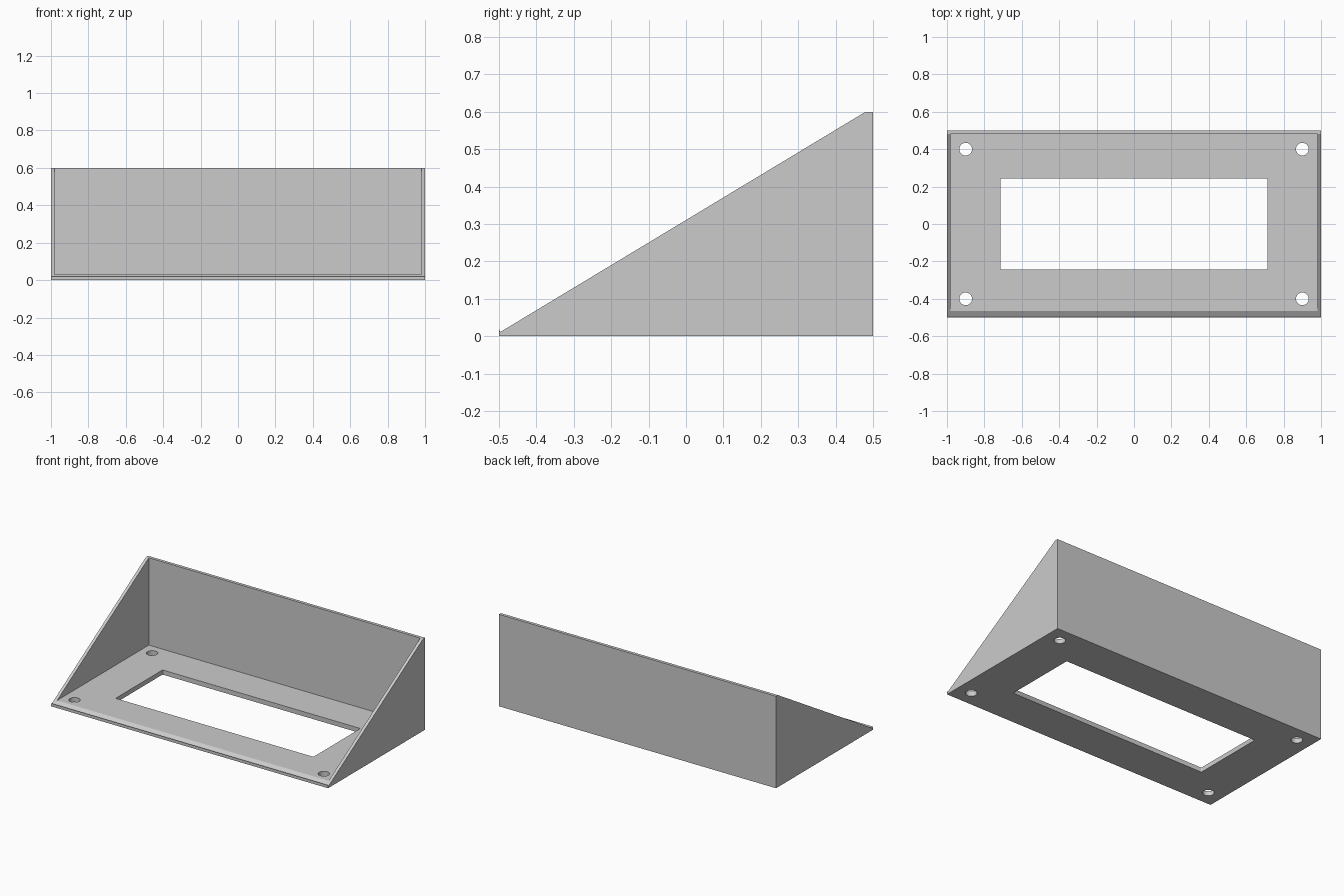
import bpy, bmesh
from mathutils import Matrix, Vector

if "Cube" in bpy.data.objects:
    bpy.data.objects.remove(bpy.data.objects["Cube"], do_unlink=True)

grey = bpy.data.materials.new("light_grey")
grey.use_nodes = True
COLOUR = (0.6, 0.6, 0.6, 1)
grey.diffuse_color = COLOUR
grey.node_tree.nodes["Principled BSDF"].inputs["Base Color"].default_value = COLOUR

WALL, FLOOR = 0.02, 0.03


def make_object(name, bm):
    bmesh.ops.recalc_face_normals(bm, faces=bm.faces)
    mesh = bpy.data.meshes.new(name)
    bm.to_mesh(mesh)
    bm.free()
    mesh.materials.append(grey)
    obj = bpy.data.objects.new(name, mesh)
    bpy.context.collection.objects.link(obj)
    return obj


def box(name, low, high, corner=0):
    low, high = Vector(low), Vector(high)
    bm = bmesh.new()
    size = Matrix.Diagonal((*(high - low), 1))
    bmesh.ops.create_cube(bm, size=1, matrix=Matrix.Translation((low + high) / 2) @ size)
    if corner:
        upright = [e for e in bm.edges if abs(e.verts[0].co.z - e.verts[1].co.z) > 0.01]
        bmesh.ops.bevel(bm, geom=upright, offset=corner, segments=3, profile=0.5, affect="EDGES")
    return make_object(name, bm)


def cylinder(name, x, y, radius):
    bm = bmesh.new()
    bmesh.ops.create_cone(bm, cap_ends=True, segments=32, radius1=radius, radius2=radius,
                          depth=0.2, matrix=Matrix.Translation((x, y, 0)))
    return make_object(name, bm)


def cut(target, cutter):
    cutter.hide_render = True
    mod = target.modifiers.new(cutter.name, "BOOLEAN")
    mod.operation, mod.solver, mod.object = "DIFFERENCE", "EXACT", cutter
    bpy.context.view_layer.objects.active = target
    bpy.ops.object.modifier_apply(modifier=mod.name)
    bpy.data.objects.remove(cutter, do_unlink=True)


# Wedge body: side profile with a small front lip, extruded across the width
profile = [(-0.5, 0), (0.5, 0), (0.5, 0.6), (0.48, 0.6), (-0.497, 0.011), (-0.5, 0.02)]
bm = bmesh.new()
face = bm.faces.new([bm.verts.new((-1, y, z)) for y, z in profile])
side = bmesh.ops.extrude_face_region(bm, geom=[face])["geom"]
bmesh.ops.translate(bm, vec=(2, 0, 0), verts=[v for v in side if isinstance(v, bmesh.types.BMVert)])
body = make_object("wedge_housing", bm)

# Open interior, leaving floor, side walls and back wall
cut(body, box("cavity", (WALL - 1, -0.7, FLOOR), (1 - WALL, 0.5 - WALL, 0.8)))

# Rectangular window in the floor
cut(body, box("window", (-0.714, -0.242, -0.1), (0.714, 0.242, 0.1), corner=0.006))

# Screw holes near the four corners
for x in (-0.9, 0.9):
    for y in (-0.4, 0.4):
        cut(body, cylinder("screw_hole", x, y, 0.034))

# Smooth hole walls, crisp edges elsewhere
bpy.ops.object.select_all(action="DESELECT")
body.select_set(True)
bpy.context.view_layer.objects.active = body
bpy.ops.object.shade_smooth_by_angle(angle=0.5)
